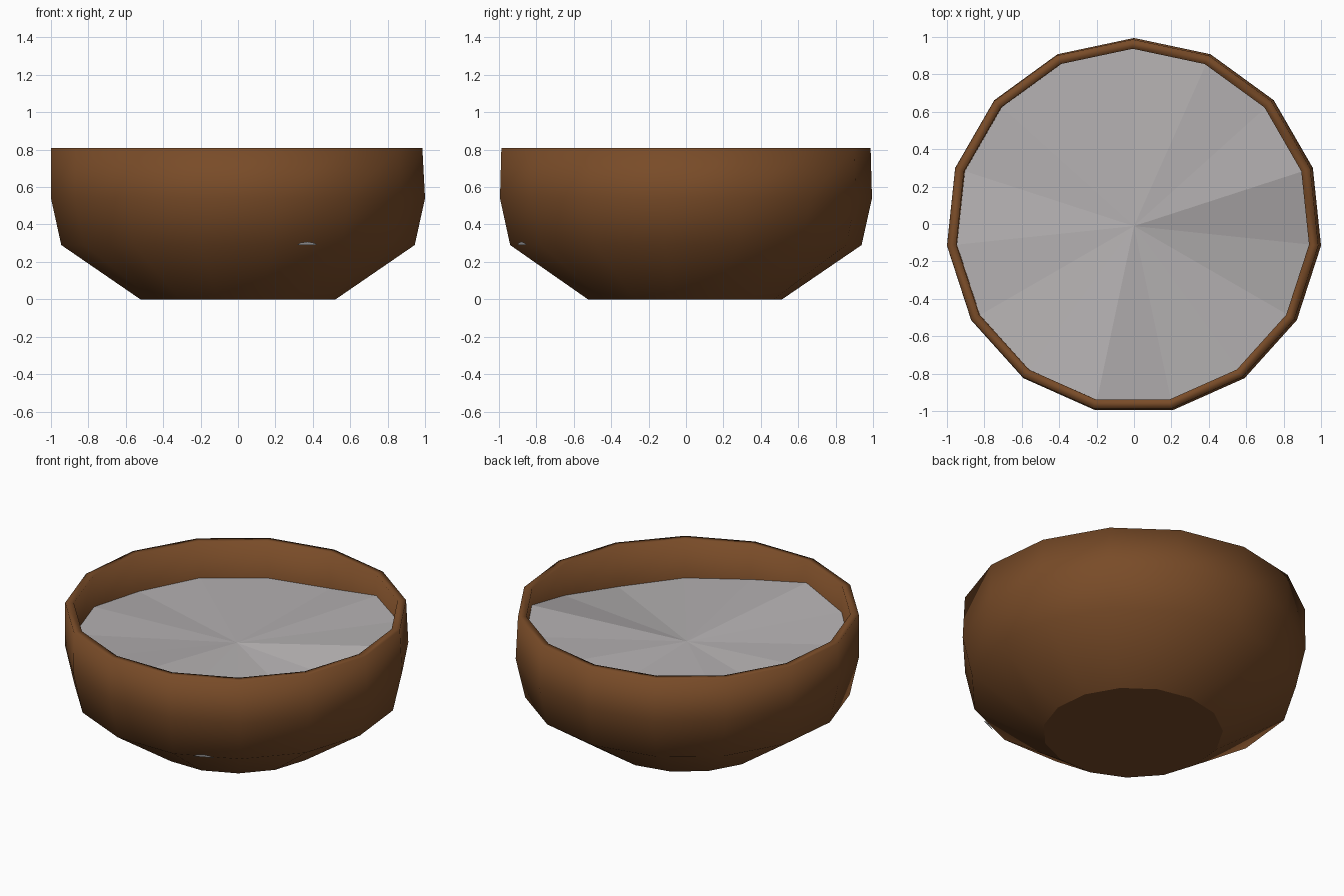
import bpy, math

if "Cube" in bpy.data.objects:
    bpy.data.objects.remove(bpy.data.objects["Cube"])

N = 15            # sides of the bowl
CY = -0.011       # centring offset of the odd-sided polygon


def material(name, rgb):
    m = bpy.data.materials.new(name)
    m.diffuse_color = (*rgb, 1)
    m.use_nodes = True
    m.node_tree.nodes["Principled BSDF"].inputs["Base Color"].default_value = m.diffuse_color
    return m


brown = material("brown wood", (0.19, 0.071, 0.021))
grey = material("pale grey filling", (0.46, 0.44, 0.445))


def ring(r, z, dx=0.0):
    # z may be one height or one height per corner
    pts = []
    for k in range(N):
        a = math.radians(90 + 24 * k)
        h = z[k] if isinstance(z, list) else z
        pts.append((dx + r * math.cos(a), CY + r * math.sin(a), h))
    return pts


def add_object(name, verts, faces, mat, smooth):
    me = bpy.data.meshes.new(name)
    me.from_pydata(verts, [], faces)
    me.materials.append(mat)
    for p in me.polygons:
        p.use_smooth = smooth and len(p.vertices) == 4
    me.update()
    ob = bpy.data.objects.new(name, me)
    bpy.context.collection.objects.link(ob)
    return ob


def loft(rings):
    verts = [v for r in rings for v in r]
    faces = []
    for i in range(len(rings) - 1):
        for k in range(N):
            n = (k + 1) % N
            faces.append((i * N + k, i * N + n, (i + 1) * N + n, (i + 1) * N + k))
    return verts, faces


# bowl: outer wall, rim, inner wall, flat base and inner floor
profile = [(0.525, 0, 0), (0.95, 0.29, 0), (1.0055, 0.54, 0), (0.998, 0.81, -0.007),
           (0.948, 0.81, -0.007), (0.95, 0.54, 0), (0.89, 0.32, 0), (0.49, 0.06, 0)]
verts, faces = loft([ring(r, z, dx) for r, z, dx in profile])
last = (len(profile) - 1) * N
faces.append(tuple(reversed(range(N))))
faces.append(tuple(range(last, last + N)))
add_object("bowl", verts, faces, brown, True)

# filling: uneven surface touching the inner wall
heights = [0.58, 0.575, 0.58, 0.57, 0.61, 0.61, 0.64, 0.67,
           0.585, 0.56, 0.545, 0.60, 0.70, 0.68, 0.67]
fill_verts = ring(0.953, heights) + [(0, CY, 0.595)]
fill_faces = [(k, (k + 1) % N, N) for k in range(N)]
add_object("filling_surface", fill_verts, fill_faces, grey, False)

# small sliver of filling showing through the lower front wall
sliver = [(0.31, -0.893, 0.289), (0.425, -0.842, 0.289), (0.40, -0.857, 0.302),
          (0.37, -0.871, 0.308), (0.33, -0.888, 0.302)]
out = (0.407 * 0.008, -0.914 * 0.008)
add_object("filling_sliver", [(x + out[0], y + out[1], z) for x, y, z in sliver],
           [(0, 1, 2, 3, 4)], grey, False)
